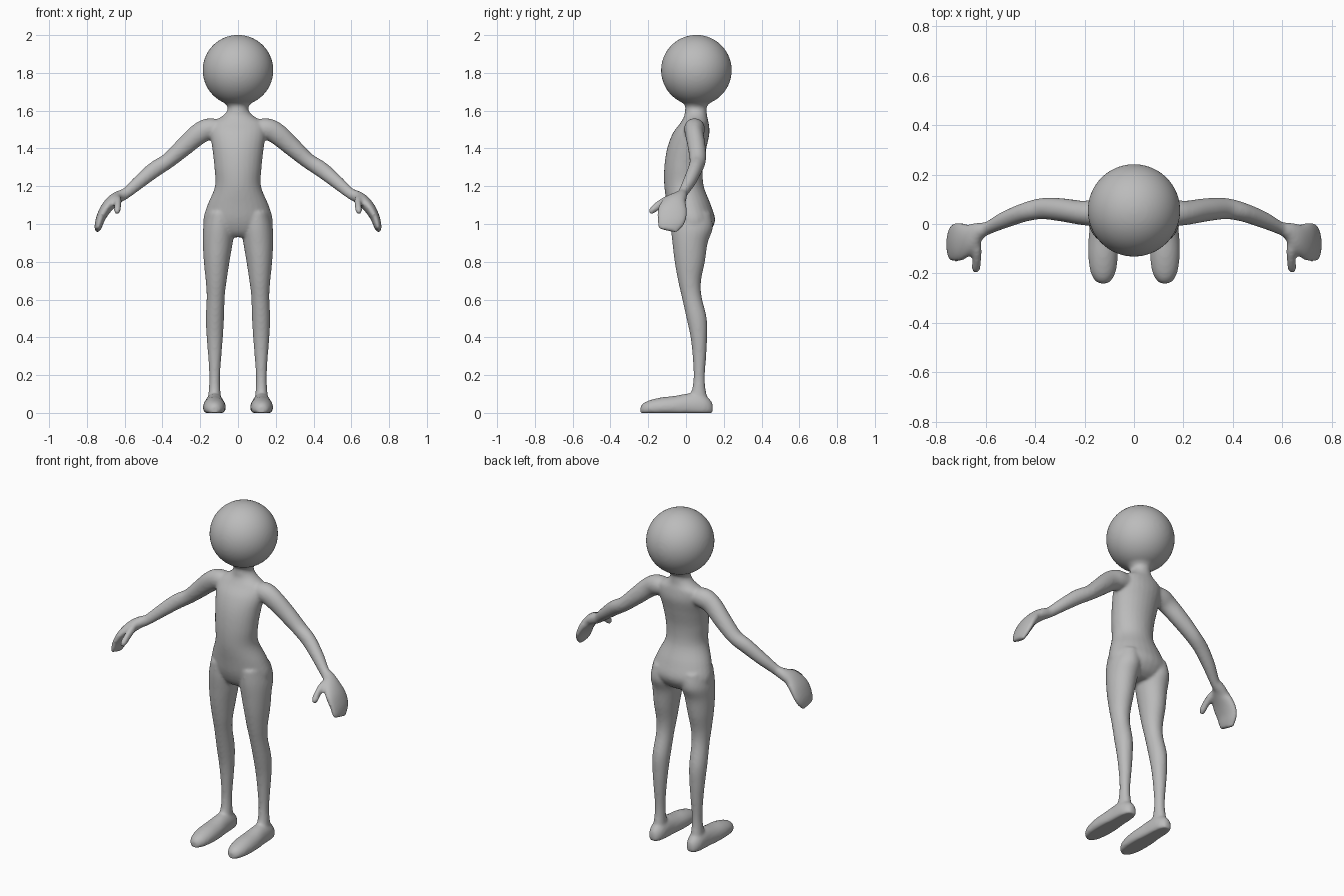
import bpy, bmesh, math
from mathutils import Vector

SIDES = 28
STEPS = 5


def spline(rows):
    """Smooth path through the section rows (Catmull-Rom)."""
    out = []
    for i in range(len(rows) - 1):
        a, b = rows[max(i - 1, 0)], rows[i]
        c, d = rows[i + 1], rows[min(i + 2, len(rows) - 1)]
        for s in range(STEPS):
            t = s / STEPS
            out.append([0.5 * (2 * q + (r - p) * t + (2 * p - 5 * q + 4 * r - u) * t * t
                               + (3 * q - p - 3 * r + u) * t ** 3)
                        for p, q, r, u in zip(a, b, c, d)])
    out.append(list(rows[-1]))
    return out


def loft(bm, rows, side=1, tangent=None, ref=(0, 1, 0), floor=False):
    """Closed tube through rows (x, y, z, radius along ref, radius across)."""
    rows = spline(rows)
    rings = []
    for i, (x, y, z, ra, rb) in enumerate(rows):
        if tangent:
            t = Vector(tangent)
        else:
            p, q = rows[max(i - 1, 0)], rows[min(i + 1, len(rows) - 1)]
            t = (Vector(q[:3]) - Vector(p[:3])).normalized()
        u = Vector(ref)
        u = (u - t * u.dot(t)).normalized()
        v = t.cross(u)
        ring = []
        for k in range(SIDES):
            a = 2 * math.pi * k / SIDES
            co = Vector((x, y, z)) + u * ra * math.cos(a) + v * rb * math.sin(a)
            co.x *= side
            if floor:
                co.z = max(co.z, 0)
            ring.append(bm.verts.new(co))
        rings.append(ring)
    for r0, r1 in zip(rings, rings[1:]):
        for k in range(SIDES):
            j = (k + 1) % SIDES
            bm.faces.new((r0[k], r0[j], r1[j], r1[k]))
    bm.faces.new(rings[0][::-1])
    bm.faces.new(rings[-1])


def upright(rows):
    """(z, x min, x max, y front, y back) to loft rows."""
    return [((a + b) / 2, (f + k) / 2, z, (k - f) / 2, (b - a) / 2)
            for z, a, b, f, k in rows]


bm = bmesh.new()

# torso and neck
torso = [(0.93, .10, -.03, .08), (0.96, .165, -.06, .125), (1.02, .184, -.085, .154),
         (1.10, .162, -.10, .132), (1.20, .122, -.115, .094), (1.30, .125, -.115, .09),
         (1.40, .136, -.10, .108), (1.48, .148, -.07, .124), (1.535, .14, -.03, .12),
         (1.57, .085, -.01, .112), (1.60, .057, -.006, .11), (1.625, .058, -.005, .112),
         (1.65, .082, -.025, .137), (1.70, .125, -.07, .18)]
loft(bm, upright([(z, -w, w, f, b) for z, w, f, b in torso]), tangent=(0, 0, 1))

# head
head = bmesh.ops.create_uvsphere(bm, u_segments=64, v_segments=40, radius=0.187)
bmesh.ops.translate(bm, verts=head["verts"], vec=(0, 0.055, 1.814))

leg = [(1.06, .03, .165, -.08, .13), (0.98, .018, .184, -.08, .142),
       (0.90, .028, .186, -.072, .115), (0.80, .045, .181, -.06, .10),
       (0.70, .060, .171, -.042, .08), (0.62, .070, .166, -.024, .082),
       (0.50, .074, .170, .003, .11), (0.40, .080, .166, .024, .112),
       (0.30, .088, .158, .035, .107), (0.20, .095, .152, .04, .10),
       (0.13, .094, .154, .033, .103), (0.06, .088, .162, .01, .118)]

# foot: (y, height, half width)
foot = [(-.240, .035, .018), (-.225, .052, .036), (-.19, .068, .052), (-.13, .082, .060),
        (-.06, .09, .059), (.01, .103, .052), (.06, .105, .049), (.10, .092, .044),
        (.128, .07, .031), (.142, .045, .016)]

arm = [(.07, .045, 1.50, .05, .045), (.15, .045, 1.503, .055, .057),
       (.21, .045, 1.475, .049, .056), (.29, .057, 1.405, .047, .049),
       (.37, .062, 1.335, .043, .041), (.44, .048, 1.29, .038, .042),
       (.52, .018, 1.225, .034, .036), (.59, -.016, 1.165, .026, .029),
       (.63, -.03, 1.14, .032, .028)]

hand = [(.59, -.016, 1.165, .024, .026), (.63, -.03, 1.145, .037, .031),
        (.665, -.055, 1.12, .060, .033), (.70, -.07, 1.08, .077, .030),
        (.725, -.076, 1.035, .078, .025), (.738, -.088, .995, .066, .021),
        (.745, -.095, .965, .050, .014)]

thumb = [(.645, -.06, 1.14, .022, .022), (.637, -.105, 1.125, .021, .022),
         (.636, -.145, 1.10, .018, .021), (.639, -.175, 1.075, .018, .019),
         (.641, -.192, 1.058, .012, .012)]

for side in (1, -1):
    loft(bm, upright(leg), side, tangent=(0, 0, 1))
    loft(bm, [(.125, y, h * .35, w, h * .65) for y, h, w in foot], side,
         tangent=(0, 1, 0), ref=(1, 0, 0), floor=True)
    loft(bm, arm, side)
    loft(bm, hand, side)
    loft(bm, thumb, side, ref=(1, 0, 0))

bmesh.ops.recalc_face_normals(bm, faces=bm.faces[:])
mesh = bpy.data.meshes.new("body")
bm.to_mesh(mesh)
bm.free()
body = bpy.data.objects.new("body", mesh)
bpy.context.collection.objects.link(body)

grey = bpy.data.materials.new("plain grey")
grey.diffuse_color = (0.5, 0.5, 0.5, 1)
mesh.materials.append(grey)

# fuse the parts into one soft skin
fuse = body.modifiers.new("fuse", "REMESH")
fuse.mode = "VOXEL"
fuse.voxel_size = 0.008
fuse.use_smooth_shade = True
soften = body.modifiers.new("soften", "SMOOTH")
soften.factor = 0.5
soften.iterations = 7
